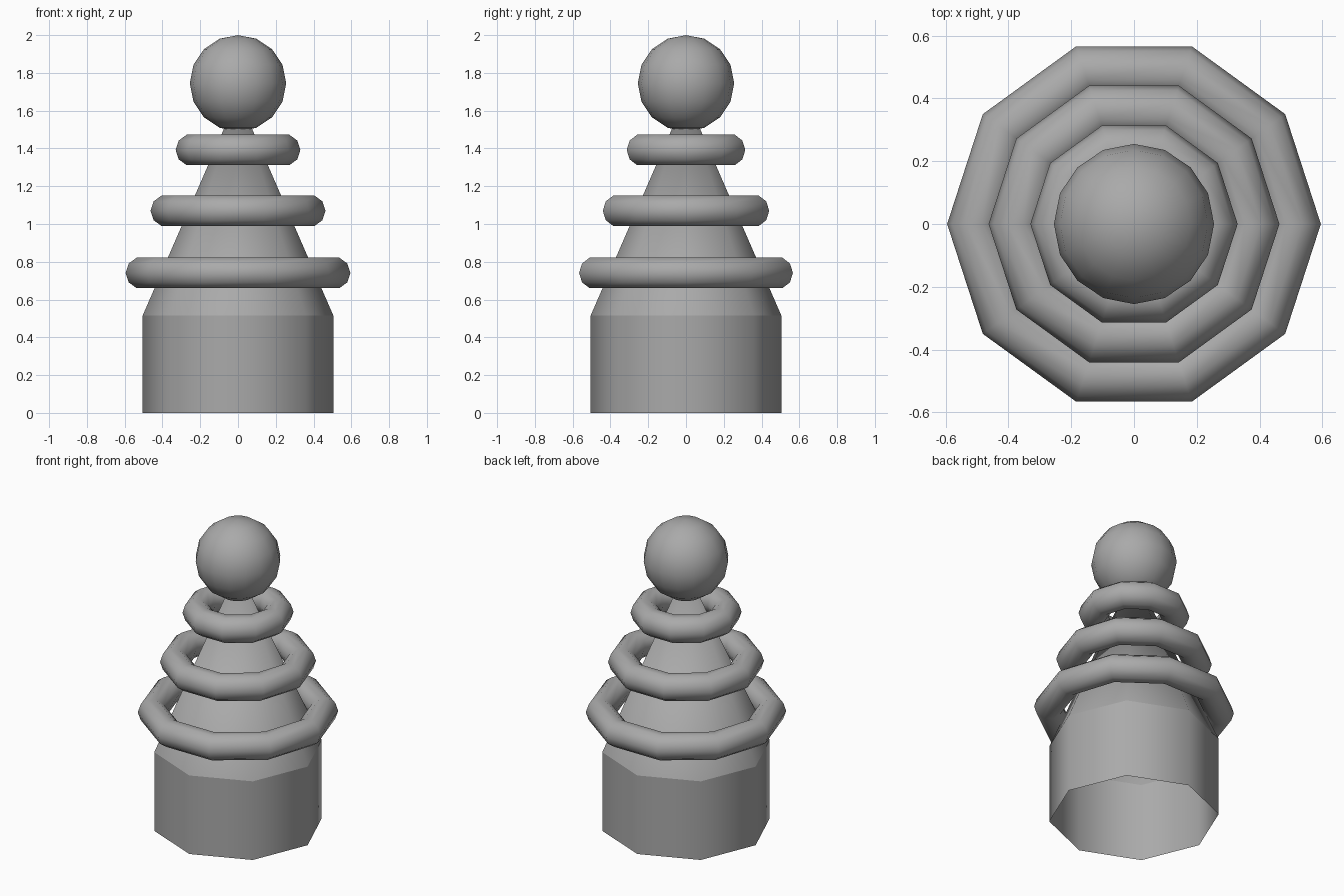
import bpy
import math

default = bpy.data.objects.get("Cube")
if default:
    bpy.data.objects.remove(default, do_unlink=True)

# Single plain grey for the whole toy
GREY = (0.4, 0.4, 0.4, 1.0)
grey = bpy.data.materials.new("plain_grey")
grey.use_nodes = True
grey.diffuse_color = GREY
grey.node_tree.nodes["Principled BSDF"].inputs["Base Color"].default_value = GREY


def finish(name):
    """Name, colour and smooth the active object."""
    obj = bpy.context.object
    obj.name = obj.data.name = name
    obj.data.materials.append(grey)
    bpy.ops.object.shade_smooth()
    return obj


BASE_RADIUS, BASE_TOP, SIDES = 0.505, 0.515, 8
CONE_HEIGHT = 1.16

# Open-bottomed octagonal base
bpy.ops.mesh.primitive_cylinder_add(
    vertices=SIDES, radius=BASE_RADIUS, depth=BASE_TOP,
    end_fill_type='NOTHING', location=(0, 0, BASE_TOP / 2))
finish("base")

# Cone rising from the base, its tip hidden in the ball
bpy.ops.mesh.primitive_cone_add(
    vertices=SIDES, radius1=BASE_RADIUS, radius2=0, depth=CONE_HEIGHT,
    end_fill_type='NOTHING', location=(0, 0, BASE_TOP + CONE_HEIGHT / 2))
finish("cone")

# Stacked rings: name, height, major radius
RINGS = [("lower_ring", 0.741, 0.51),
         ("middle_ring", 1.07, 0.378),
         ("upper_ring", 1.392, 0.245)]
for name, height, radius in RINGS:
    bpy.ops.mesh.primitive_torus_add(
        major_segments=10, minor_segments=10, major_radius=radius,
        minor_radius=0.085, location=(0, 0, height))
    finish(name)

# Ball on top
bpy.ops.mesh.primitive_uv_sphere_add(
    segments=16, ring_count=8, radius=0.255, location=(0, 0, 1.745))
finish("top_ball")
